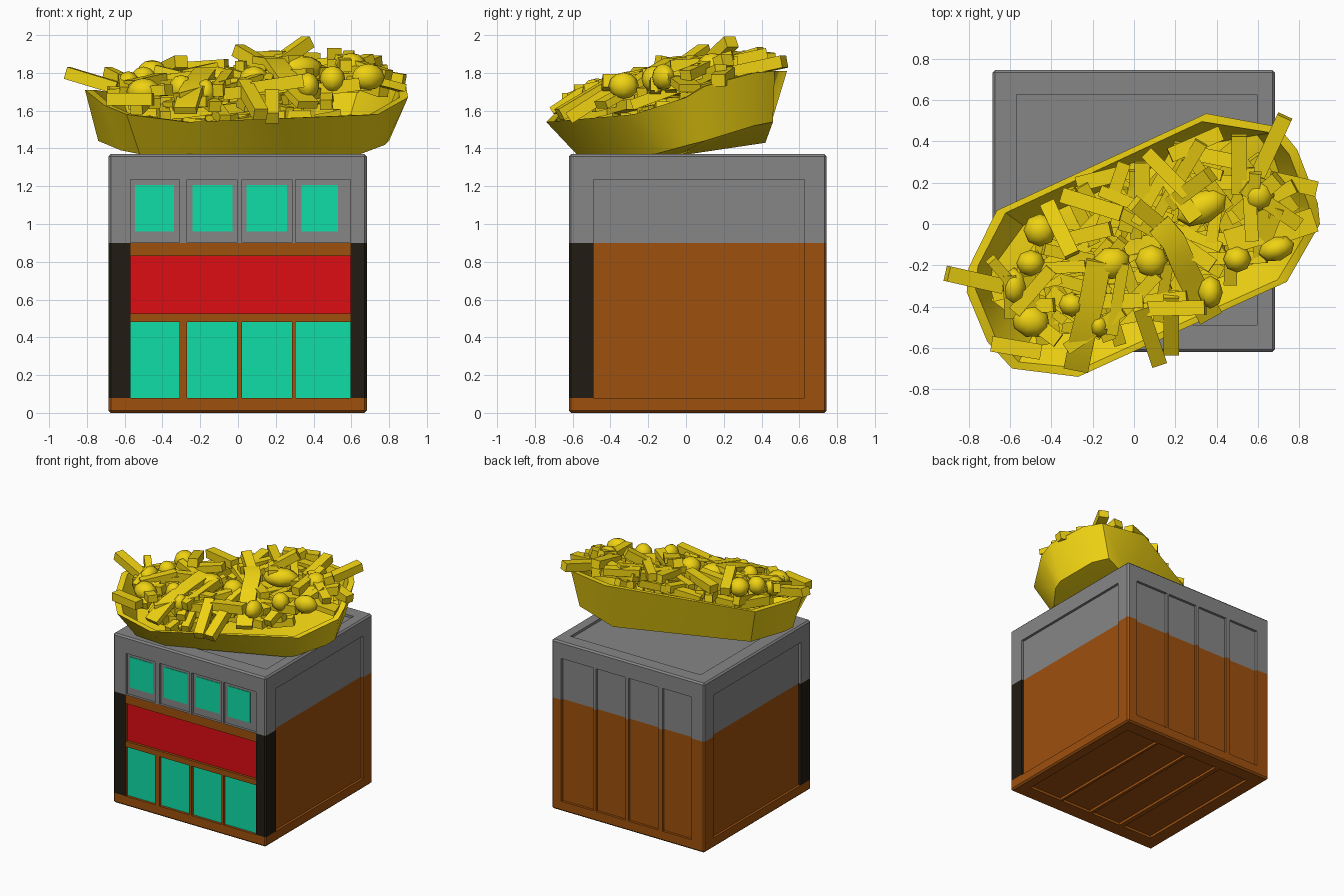
import bpy, bmesh, math, random
from mathutils import Vector, Matrix

if "Cube" in bpy.data.objects:
    bpy.data.objects.remove(bpy.data.objects["Cube"])

random.seed(7)

def mat(name, col):
    m = bpy.data.materials.new(name)
    m.diffuse_color = (*col, 1)
    m.use_nodes = True
    m.node_tree.nodes["Principled BSDF"].inputs["Base Color"].default_value = m.diffuse_color
    return m

GREY = mat("grey", (0.24, 0.24, 0.24))
ORANGE = mat("orange", (0.34, 0.08, 0.004))
BLACK = mat("black", (0.015, 0.011, 0.006))
RED = mat("red", (0.72, 0.004, 0.006))
TEAL = mat("teal", (0.005, 0.73, 0.39))
YELLOW = mat("yellow", (0.87, 0.65, 0.006))

def finish(bm, name, mats, smooth=None):
    bmesh.ops.recalc_face_normals(bm, faces=bm.faces[:])
    me = bpy.data.meshes.new(name)
    bm.to_mesh(me)
    bm.free()
    ob = bpy.data.objects.new(name, me)
    bpy.context.collection.objects.link(ob)
    for m in mats:
        me.materials.append(m)
    bpy.ops.object.select_all(action='DESELECT')
    bpy.context.view_layer.objects.active = ob
    ob.select_set(True)
    if smooth:
        bpy.ops.object.shade_smooth_by_angle(angle=math.radians(smooth))
    return ob

def box(bm, x, y, z):
    lo, hi = Vector((x[0], y[0], z[0])), Vector((x[1], y[1], z[1]))
    M = Matrix.Translation((lo + hi) / 2) @ Matrix.Diagonal((*(hi - lo), 1))
    bmesh.ops.create_cube(bm, size=1, matrix=M)

# Building: bevelled block with recessed panels on all six sides
X, Y, Z = (-0.685, 0.682), (-0.62, 0.745), (0.0, 1.37)
PX, PY, PZ = (-0.57, 0.595), (-0.49, 0.627), (0.08, 1.235)
COLS = [(-0.57, -0.31), (-0.27, -0.005), (0.02, 0.285), (0.305, 0.595)]
D = 0.02

bm = bmesh.new()
for c in COLS:
    box(bm, c, (Y[0] - 0.1, Y[0] + D), (0.902, PZ[1]))   # upper windows
    box(bm, c, (Y[0] - 0.1, Y[0] + D), (PZ[0], 0.48))    # shop windows
    box(bm, c, (Y[1] - D, Y[1] + 0.1), PZ)               # back panels
    box(bm, c, PY, (-0.1, D))                            # floor panels
box(bm, PX, (Y[0] - 0.1, Y[0] + D), (0.525, 0.83))       # sign band
box(bm, (X[0] - 0.1, X[0] + D), PY, PZ)
box(bm, (X[1] - D, X[1] + 0.1), PY, PZ)
box(bm, PX, PY, (Z[1] - D, Z[1] + 0.1))
cutter = finish(bm, "panel_cutter", [])
cutter.hide_render = True

bm = bmesh.new()
box(bm, X, Y, Z)
bmesh.ops.bevel(bm, geom=bm.edges[:], offset=0.012, segments=1, affect='EDGES')
building = finish(bm, "building", [GREY, ORANGE, BLACK, RED, TEAL])
mod = building.modifiers.new("panels", 'BOOLEAN')
mod.operation, mod.solver, mod.object = 'DIFFERENCE', 'EXACT', cutter
bpy.ops.object.modifier_apply(modifier=mod.name)
bpy.data.objects.remove(cutter)

# Split the walls along the colour borders and paint each face
bm = bmesh.new()
bm.from_mesh(building.data)
for co, no in [((0, 0, 0.08), (0, 0, 1)), ((0, 0, 0.9), (0, 0, 1)), ((0, PY[0], 0), (0, 1, 0)),
               ((PX[0], 0, 0), (1, 0, 0)), ((PX[1], 0, 0), (1, 0, 0))]:
    bmesh.ops.bisect_plane(bm, geom=bm.verts[:] + bm.edges[:] + bm.faces[:], dist=1e-5,
                           plane_co=co, plane_no=no)
for f in bm.faces:
    c = f.calc_center_median()
    in_front = f.normal.y < -0.9 and abs(c.y - Y[0] - D) < 0.003
    if c.z > 0.9:
        f.material_index = 0
    elif in_front:
        f.material_index = 3 if c.z > 0.5 else 4
    elif c.z > 0.08 and c.y < PY[0] and not PX[0] - 0.001 < c.x < PX[1] + 0.001:
        f.material_index = 2
    else:
        f.material_index = 1
bm.to_mesh(building.data)
bm.free()

# Upper window panes
bm = bmesh.new()
for c in [(-0.545, -0.34), (-0.24, -0.03), (0.045, 0.26), (0.335, 0.53)]:
    box(bm, c, (Y[0] + D - 0.004, Y[0] + D + 0.01), (0.96, 1.207))
finish(bm, "upper_panes", [TEAL])

# Tilted boat-shaped tray: lofted outer and inner walls
RIM = [(-.665, .065, 1.69), (.35, .535, 1.81), (.70, .47, 1.81), (.79, .36, 1.80), (.89, .10, 1.73),
       (.90, 0, 1.67), (.74, -.28, 1.58), (-.27, -.74, 1.54), (-.59, -.70, 1.58), (-.71, -.57, 1.63),
       (-.81, -.33, 1.71), (-.80, -.21, 1.71)]
BASE = [(-.58, 0, 1.40), (.36, .42, 1.43), (.63, .46, 1.54), (.71, .36, 1.52), (.80, .10, 1.44),
        (.78, .02, 1.42), (.62, -.20, 1.36), (-.25, -.57, 1.36), (-.52, -.56, 1.37), (-.62, -.48, 1.39),
        (-.74, -.31, 1.44), (-.73, -.22, 1.44)]

def inset(pts, lift):
    out = []
    for p in pts:
        d = Vector((-p[0], -0.1 - p[1], 0)).normalized() * 0.045
        out.append(Vector(p) + d + Vector((0, 0, lift)))
    return out

bm = bmesh.new()
rings = [[bm.verts.new(p) for p in r] for r in (BASE, RIM, inset(RIM, 0), inset(BASE, 0.04))]
n = len(RIM)
for a, b in zip(rings, rings[1:]):
    for i in range(n):
        j = (i + 1) % n
        bm.faces.new((a[i], a[j], b[j], b[i]))
for ring, z in ((rings[0], 1.36), (rings[3], 1.40)):
    mid = bm.verts.new((0, -0.05, z))
    for i in range(n):
        bm.faces.new((ring[i], ring[(i + 1) % n], mid))
finish(bm, "tray", [YELLOW], 35)

# Fries and sauce strips: rectangular section swept along a path
def strip(bm, pts, w, t):
    pts = [Vector(p) for p in pts]
    prev = None
    for i, p in enumerate(pts):
        d = (pts[min(i + 1, len(pts) - 1)] - pts[max(i - 1, 0)]).normalized()
        s = d.cross(Vector((0, 0, 1))).normalized()
        u = s.cross(d)
        ring = [bm.verts.new(p + s * a * w / 2 + u * b * t / 2)
                for a, b in ((-1, -1), (1, -1), (1, 1), (-1, 1))]
        if prev:
            for k in range(4):
                bm.faces.new((prev[k], prev[k - 1], ring[k - 1], ring[k]))
        if i in (0, len(pts) - 1):
            bm.faces.new(ring)
        prev = ring

def top(y):
    return 1.79 + 0.22 * y

U, V = Vector((0.907, 0.42, 0)), Vector((-0.42, 0.907, 0))
def inside(p, k):
    return abs(p.dot(U) / (0.83 * k)) ** 3 + abs((p.dot(V) + 0.11) / (0.43 * k)) ** 3 < 1

bm = bmesh.new()
for f in [((-.905, -.24, 1.80), (-.64, -.30, 1.72)), ((.73, .52, 1.86), (.60, .24, 1.80)),
          ((.51, .43, 1.90), (.51, .15, 1.84)), ((.37, .24, 1.965), (.18, .10, 1.83)),
          ((.04, .30, 1.86), (.04, .02, 1.82)), ((.0, .10, 1.92), (.17, -.04, 1.82)),
          ((.18, -.34, 1.74), (.18, -.62, 1.56)), ((.03, -.40, 1.74), (.12, -.67, 1.58)),
          ((.70, .22, 1.87), (.50, .05, 1.78)), ((.88, .17, 1.76), (.66, .22, 1.80)),
          ((-.35, .14, 1.82), (-.06, .05, 1.84)), ((-.30, -.15, 1.86), (-.42, .10, 1.80)),
          ((-.69, -.58, 1.66), (-.45, -.62, 1.66)), ((.16, .22, 1.84), (.30, .02, 1.86))]:
    strip(bm, f, 0.075, 0.065)
count = 0
while count < 125:
    low = count < 45
    k = 0.8 if low else 0.95
    c = U * random.uniform(-.75, .75) + V * random.uniform(-.5, .28)
    ang, L = random.uniform(0, math.tau), random.uniform(0.2, 0.4)
    d = Vector((math.cos(ang), math.sin(ang), 0)) * L / 2
    if not (inside(c + d, k) and inside(c - d, k)):
        continue
    c.z = top(c.y) + (random.uniform(-.22, -.1) if low else random.uniform(-.1, .045))
    d.z = 0.22 * d.y + random.uniform(-.2, .2) * L / 2
    strip(bm, (c - d, c + d), random.uniform(.05, .075), random.uniform(.05, .07))
    count += 1
finish(bm, "fries", [YELLOW])

bm = bmesh.new()
for path in [((.12, .0, 1.87), (.19, -.08, 1.86), (.25, -.22, 1.78), (.32, -.36, 1.68), (.37, -.45, 1.63)),
             ((-.17, -.18, 1.81), (-.20, -.35, 1.77), (-.25, -.55, 1.70), (-.28, -.70, 1.60)),
             ((.87, .02, 1.72), (.72, -.03, 1.76), (.58, -.05, 1.78), (.45, -.09, 1.76))]:
    strip(bm, path, 0.12, 0.04)
finish(bm, "sauce_strips", [YELLOW], 35)

# Round lumps on top: x, y, two radii, turn
bm = bmesh.new()
for x, y, a, b, turn in [(-.455, -.03, .08, .08, 0), (-.5, -.19, .07, .065, 0), (-.58, -.3, .06, .09, 0),
                         (-.5, -.47, .095, .08, -.3), (-.3, -.39, .065, .06, 0), (-.11, -.19, .095, .08, .4),
                         (.085, -.18, .08, .08, 0), (.33, .08, .135, .08, .45), (.6, .14, .08, .08, 0),
                         (.5, -.17, .068, .065, 0), (.37, -.33, .06, .08, 0), (-.17, -.49, .05, .06, 0),
                         (.69, -.12, .09, .06, .3)]:
    M = (Matrix.Translation((x, y, top(y) + 0.015)) @ Matrix.Rotation(turn, 4, 'Z')
         @ Matrix.Diagonal((a, b, 0.07, 1)))
    bmesh.ops.create_uvsphere(bm, u_segments=8, v_segments=6, radius=1, matrix=M)
finish(bm, "curds", [YELLOW], 60)
